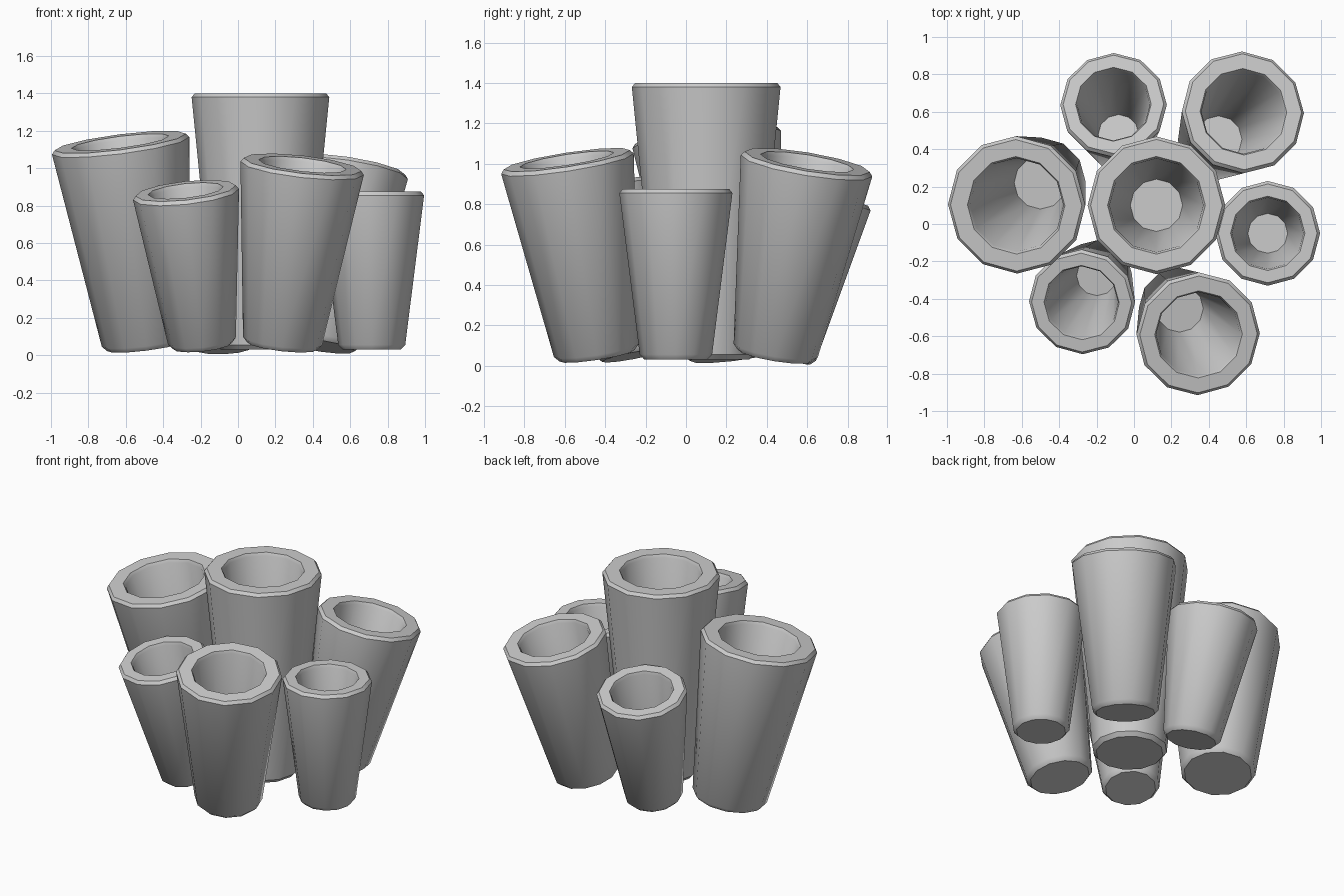
import bpy, bmesh, math
from mathutils import Vector

if "Cube" in bpy.data.objects:
    bpy.data.objects.remove(bpy.data.objects["Cube"])

SIDES = 12


def tube(name, base, top, r):
    """Tapered open cup, closed at the bottom, lathed around the base-top axis."""
    base, top = Vector(base), Vector(top)
    axis = top - base
    h = axis.length
    rot = Vector((0, 0, 1)).rotation_difference(axis)
    rb = r * 0.64                       # outer radius at the foot
    c = 0.02                            # edge chamfer
    profile = [
        (rb - c * 1.2, 0), (rb, c * 1.3),              # foot
        (r, h - c), (r - c * 0.8, h),                  # outer wall and rim
        (r * 0.71, h), (r * 0.68, h - c),              # inner lip
        (r * 0.38, 0.09),                              # inner floor
    ]
    bm = bmesh.new()
    rings = []
    for rad, z in profile:
        ring = []
        for i in range(SIDES):
            a = 2 * math.pi * i / SIDES
            p = Vector((rad * math.cos(a), rad * math.sin(a), z))
            ring.append(bm.verts.new(base + rot @ p))
        rings.append(ring)
    for lo, hi in zip(rings, rings[1:]):
        for i in range(SIDES):
            j = (i + 1) % SIDES
            bm.faces.new((lo[i], lo[j], hi[j], hi[i]))
    bm.faces.new(rings[0][::-1])
    bm.faces.new(rings[-1])
    bmesh.ops.recalc_face_normals(bm, faces=bm.faces[:])
    me = bpy.data.meshes.new(name)
    bm.to_mesh(me)
    bm.free()
    ob = bpy.data.objects.new(name, me)
    bpy.context.collection.objects.link(ob)
    bpy.ops.object.select_all(action='DESELECT')
    ob.select_set(True)
    bpy.context.view_layer.objects.active = ob
    bpy.ops.object.shade_smooth_by_angle(angle=math.radians(35))


# Upright tubes
tube("center_tube", (0.12, 0.10, 0.03), (0.12, 0.10, 1.40), 0.368)
tube("right_tube", (0.715, -0.05, 0.03), (0.715, -0.05, 0.875), 0.28)

# Tubes leaning outward around the centre
tube("left_tube", (-0.49, 0.23, 0.05), (-0.63, 0.10, 1.14), 0.37)
tube("front_tube", (0.235, -0.44, 0.05), (0.345, -0.59, 1.02), 0.332)
tube("front_left_tube", (-0.19, -0.26, 0.05), (-0.28, -0.42, 0.88), 0.285)
tube("back_left_tube", (-0.08, 0.46, 0.04), (-0.11, 0.64, 0.85), 0.285)
tube("back_right_tube", (0.44, 0.44, 0.05), (0.585, 0.60, 1.01), 0.33)
